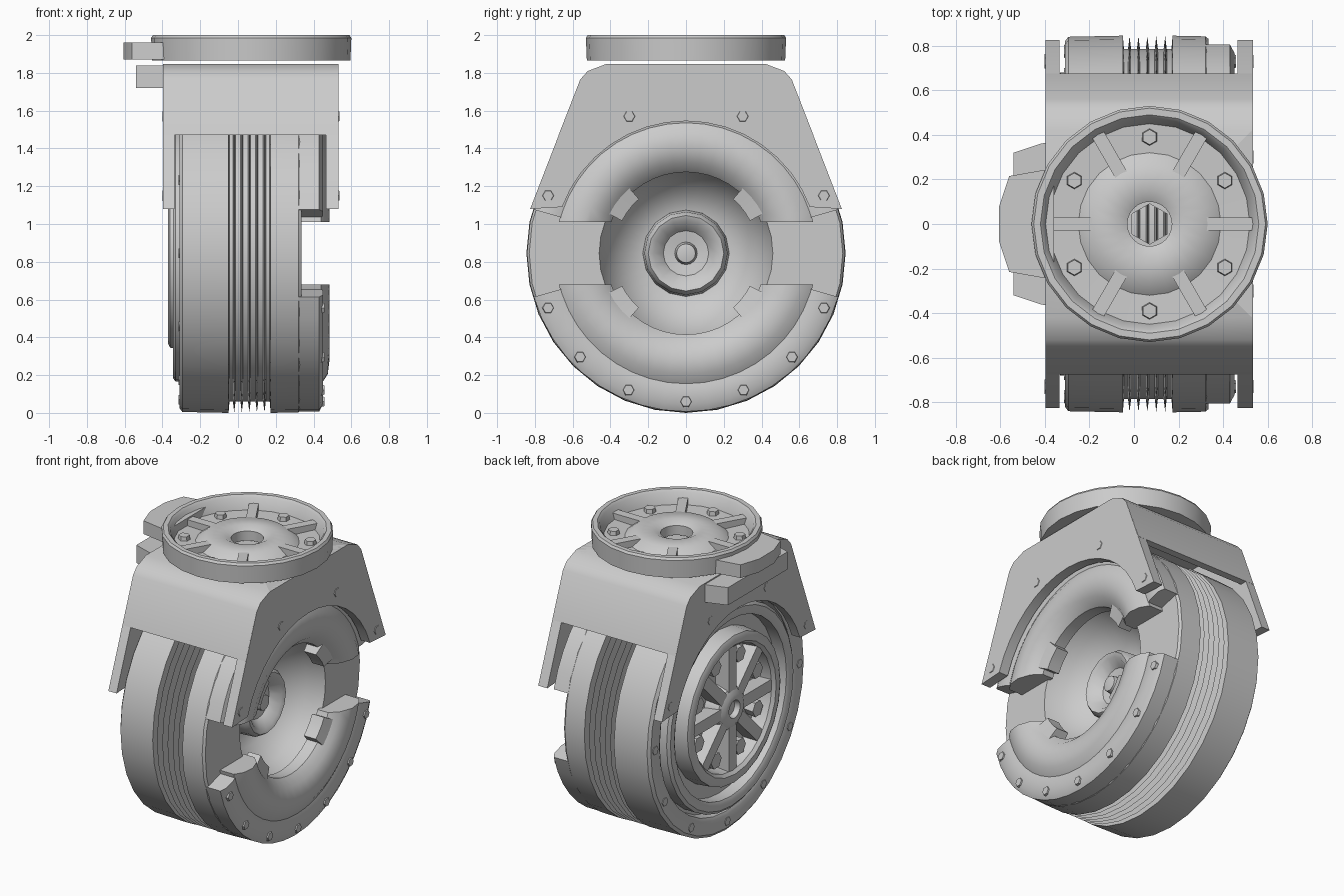
import bpy, bmesh, math
from mathutils import Matrix

if "Cube" in bpy.data.objects:
    bpy.data.objects.remove(bpy.data.objects["Cube"])

WZ = 0.845          # wheel axle height
DX = 0.07           # swivel plate centre


def finish(name, bm, angle=35):
    bmesh.ops.remove_doubles(bm, verts=bm.verts, dist=1e-5)
    bmesh.ops.recalc_face_normals(bm, faces=bm.faces)
    me = bpy.data.meshes.new(name)
    bm.to_mesh(me)
    bm.free()
    ob = bpy.data.objects.new(name, me)
    bpy.context.collection.objects.link(ob)
    bpy.ops.object.select_all(action='DESELECT')
    ob.select_set(True)
    bpy.context.view_layer.objects.active = ob
    bpy.ops.object.shade_smooth_by_angle(angle=math.radians(angle))
    return ob


def lathe(name, prof, a0=0, a1=360, n=32, closed=True, axis='X', clip=None):
    """Spin (along axis, radius) points; partial arcs get end caps; clip trims flat at a height."""
    bm = bmesh.new()
    full = a1 - a0 >= 360
    rings = []
    for i in range(n if full else n + 1):
        a = math.radians(a0 + (a1 - a0) * i / n)
        c, s = math.cos(a), math.sin(a)
        rings.append([bm.verts.new((h, r * c, WZ + r * s) if axis == 'X'
                                   else (DX + r * c, r * s, h)) for h, r in prof])
    m = len(prof)
    for i in range(n):
        A, B = rings[i], rings[(i + 1) % len(rings)]
        for j in range(m if closed else m - 1):
            k = (j + 1) % m
            vs = [A[j], A[k], B[k], B[j]]
            if prof[j][1] == 0:
                vs = [A[j], A[k], B[k]]
            elif prof[k][1] == 0:
                vs = [A[j], A[k], B[j]]
            bm.faces.new(vs)
    if not full:
        bm.faces.new(rings[0])
        bm.faces.new(rings[-1])
    if clip:
        geom = bm.verts[:] + bm.edges[:] + bm.faces[:]
        cut = bmesh.ops.bisect_plane(bm, geom=geom, plane_co=(0, 0, WZ + clip),
                                     plane_no=(0, 0, -1 if clip > 0 else 1), clear_outer=True)
        edges = [e for e in cut['geom_cut'] if isinstance(e, bmesh.types.BMEdge)]
        bmesh.ops.holes_fill(bm, edges=edges)
    return finish(name, bm)


def prism(name, pts, lo, hi, axis='X'):
    """Extrude an outline: (y, z) along x, or (x, y) along z."""
    bm = bmesh.new()
    f = lambda p, h: (h, p[0], p[1]) if axis == 'X' else (p[0], p[1], h)
    A = [bm.verts.new(f(p, lo)) for p in pts]
    B = [bm.verts.new(f(p, hi)) for p in pts]
    bm.faces.new(A)
    bm.faces.new(B)
    for i in range(len(pts)):
        j = (i + 1) % len(pts)
        bm.faces.new((A[i], A[j], B[j], B[i]))
    return finish(name, bm, 30)


def bolt(name, loc, r, depth, axis='X', n=6):
    bm = bmesh.new()
    rot = Matrix.Rotation(math.pi / 2, 4, 'Y') if axis == 'X' else Matrix()
    bmesh.ops.create_cone(bm, cap_ends=True, segments=n, radius1=r, radius2=r * .85,
                          depth=depth, matrix=Matrix.Translation(loc) @ rot)
    return finish(name, bm)


def bar(name, size, offset, turn, centre, axis):
    bm = bmesh.new()
    bmesh.ops.create_cube(bm, size=1, matrix=Matrix.Translation(centre)
                          @ Matrix.Rotation(turn, 4, axis) @ Matrix.Translation(offset)
                          @ Matrix.Diagonal((*size, 1)))
    return finish(name, bm)


# Tyre and dished wheel body, with thin tread fins
prof = [(-.25, 0), (-.25, .70), (-.30, .71), (-.31, .73), (-.31, .82), (-.295, .84),
        (-.05, .845), (-.045, .785)]
for i in range(5):
    x = -.02 + .04 * i
    prof += [(x - .007, .785), (x, .842), (x + .007, .785)]
prof += [(.168, .785), (.173, .845), (.32, .842), (.335, .83), (.335, .46), (.22, .42),
         (.09, .32), (.05, .22), (.04, 0)]
lathe("tyre_body", prof, n=32, closed=False)
lathe("right_hub", [(.04, .23), (.19, .22), (.22, .20), (.21, .17), (.15, .12), (.14, .06),
                    (.2, .05), (.21, 0)], n=16, closed=False)

# Right-hand covers: two bulged arcs with flat ends, flanges and inner lugs
bulge = [(.32, .43), (.40, .43), (.455, .48), (.485, .56), (.475, .64), (.44, .695), (.32, .695)]
flange = [(.32, .68), (.44, .68), (.45, .72), (.45, .80), (.43, .838), (.32, .838)]
for nm, mid, s in (("upper", 90, 1), ("lower", 270, -1)):
    lathe(nm + "_cover_bulge", bulge, mid - 88, mid + 88, 22, clip=.165 * s)
    lathe(nm + "_cover_flange", flange, mid - 74, mid + 74, 18)
    for t in (-1, 1):
        lathe(nm + "_cover_lug", [(.32, .38), (.41, .38), (.43, .46), (.32, .46)],
              mid + t * 52 - 11, mid + t * 52 + 11, 3)
for i in range(7):
    a = math.radians(270 + (i - 3) * 22.8)
    bolt("cover_bolt", (.448, .785 * math.cos(a), WZ + .785 * math.sin(a)), .033, .02)

# Left-hand side: guard ring, rotor rim, spokes, hub, bolts
lathe("left_guard_ring", [(-.24, .60), (-.335, .60), (-.345, .62), (-.345, .66), (-.33, .68),
                          (-.24, .68)])
lathe("rotor_rim", [(-.24, .51), (-.36, .50), (-.37, .48), (-.37, .44), (-.35, .42),
                    (-.24, .41)], n=24)
lathe("rotor_hub", [(-.24, .17), (-.34, .14), (-.365, .10), (-.365, .06), (-.33, .05),
                    (-.33, 0)], n=16, closed=False)
for i in range(8):
    a = math.tau * i / 8
    bar("rotor_spoke", (.10, .32, .08), (-.30, .28, 0), a, (0, 0, WZ), 'X')
    bolt("rotor_bolt", (-.28, .34 * math.cos(a + .39), WZ + .34 * math.sin(a + .39)), .055, .08)
for i in range(12):
    a = math.tau * i / 12
    bolt("left_rim_bolt", (-.305, .775 * math.cos(a), WZ + .775 * math.sin(a)), .03, .02)

# Fork crown: bent plate over the tyre with a pivot hole
flip = lambda pts: [(-y, z) for y, z in reversed(pts)]
crown = [(.675, 1.47), (.56, 1.765), (.52, 1.81), (.42, 1.848)]
inner = [(.37, 1.78), (.49, 1.73), (.625, 1.47)]
crown_ob = prism("fork_crown", crown + flip(crown) + flip(inner) + inner, -.395, .53)
hole = bolt("pivot_hole_cutter", (DX, 0, 1.8), .1, .4, 'Z')
hole.hide_render = True
hole.hide_viewport = True
cut = crown_ob.modifiers.new("hole", 'BOOLEAN')
cut.object = hole
cut.operation = 'DIFFERENCE'
cut.solver = 'EXACT'

# Fork side plates with an arched cutout round the wheel
arch = []
for i in range(17):
    a = math.radians(20.5 + 139 * i / 16)
    arch.append((.70 * math.cos(a), WZ + .70 * math.sin(a)))
leg = [(.825, 1.08)] + crown[1:]
outline = leg + flip(leg) + arch[::-1]
for nm, lo, hi, out in (("right", .465, .533, .533), ("left", -.397, -.335, -.397)):
    prism(nm + "_fork_plate", outline, lo, hi)
    for y, z in ((.3, 1.57), (-.3, 1.57), (.73, 1.15), (-.73, 1.15)):
        bolt(nm + "_fork_bolt", (out, y, z), .033, .008)

# Swivel plate: dished ring with ribs, bolts and an open centre
lathe("swivel_plate", [(1.865, .525), (1.985, .53), (2.0, .52), (2.0, .49), (1.985, .475),
                       (1.91, .45), (1.905, .32), (1.95, .26), (1.955, .15), (1.93, .1),
                       (1.865, .1)], n=24, axis='Z')
for i in range(6):
    a = math.tau * i / 6
    bar("swivel_rib", (.22, .06, .06), (.36, 0, 0), a, (DX, 0, 1.92), 'Z')
    b = a + math.pi / 6
    bolt("swivel_bolt", (DX + .39 * math.cos(b), .39 * math.sin(b), 1.915), .04, .04, 'Z')

# Brake pedal tabs on the left
upper = [(-.36, .25), (-.56, .215), (-.605, .08), (-.605, -.08), (-.56, -.215), (-.36, -.25)]
prism("upper_pedal", upper, 1.87, 1.96, 'Z')
lower = [(-.37, .37), (-.42, .36), (-.54, .32), (-.54, -.32), (-.42, -.36), (-.37, -.37)]
prism("lower_pedal", lower, 1.72, 1.84, 'Z')
